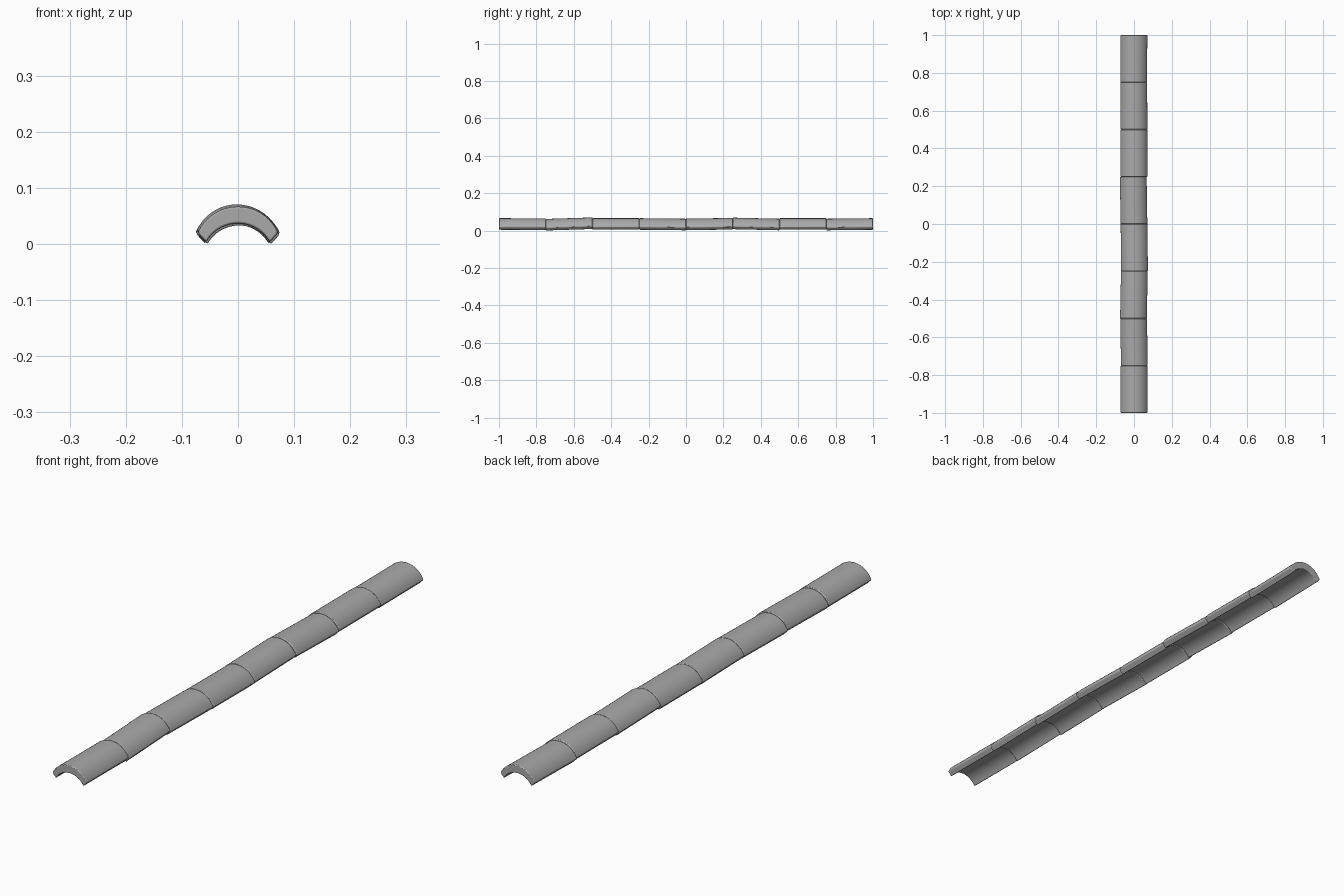
import bpy, bmesh
from math import sin, cos, radians

cube = bpy.data.objects.get("Cube")
if cube:
    bpy.data.objects.remove(cube)

clay = bpy.data.materials.new("grey_clay")
clay.use_nodes = True
colour = (0.40, 0.40, 0.40, 1)
clay.diffuse_color = colour
clay.node_tree.nodes["Principled BSDF"].inputs["Base Color"].default_value = colour

TILE = 0.25
STEPS = 18


def arc(radius, centre_z, half_angle):
    """Points of an arch from left to right."""
    angles = [radians(half_angle * (2 * i / STEPS - 1)) for i in range(STEPS + 1)]
    return [(radius * sin(a), centre_z + radius * cos(a)) for a in angles]


# Arched cross-section: outer curve, then inner curve back again
section = arc(0.0785, -0.012, 66) + arc(0.0648, -0.028, 61)[::-1]


def ridge_tile(index, dx0, dx1, dz0, dz1):
    """One arched tile, shifted at its front and back ends."""
    y0 = -1 + index * TILE
    bm = bmesh.new()
    rings = []
    for y, dx, dz in ((y0, dx0, dz0), (y0 + TILE, dx1, dz1)):
        rings.append([bm.verts.new((x + dx, y, z + dz)) for x, z in section])
    n = len(section)
    for i in range(n):
        j = (i + 1) % n
        bm.faces.new((rings[0][i], rings[0][j], rings[1][j], rings[1][i]))
    # End caps as strips between the outer and inner curves
    for ring in rings:
        for i in range(STEPS):
            bm.faces.new((ring[i], ring[i + 1], ring[n - 2 - i], ring[n - 1 - i]))
    bmesh.ops.recalc_face_normals(bm, faces=bm.faces)
    mesh = bpy.data.meshes.new("ridge_tile")
    bm.to_mesh(mesh)
    bm.free()
    mesh.materials.append(clay)
    tile = bpy.data.objects.new(f"ridge_tile_{index + 1}", mesh)
    bpy.context.collection.objects.link(tile)
    bevel = tile.modifiers.new("soft_edges", "BEVEL")
    bevel.width = 0.003
    bevel.segments = 2
    bevel.limit_method = "ANGLE"
    bevel.angle_limit = radians(40)
    bpy.ops.object.select_all(action="DESELECT")
    tile.select_set(True)
    bpy.context.view_layer.objects.active = tile
    bpy.ops.object.shade_smooth_by_angle(angle=radians(40))


# Sideways and vertical shift of each tile: front x, back x, front z, back z
shifts = [
    (0, 0, 0, -0.001),
    (0.002, -0.002, -0.004, 0.004),
    (-0.003, 0.002, 0, 0),
    (0.003, 0, 0, -0.003),
    (0, -0.004, -0.002, 0.001),
    (0, 0, 0.003, -0.003),
    (0, -0.001, 0, 0),
    (-0.002, 0, -0.003, 0),
]
for index, shift in enumerate(shifts):
    ridge_tile(index, *shift)
